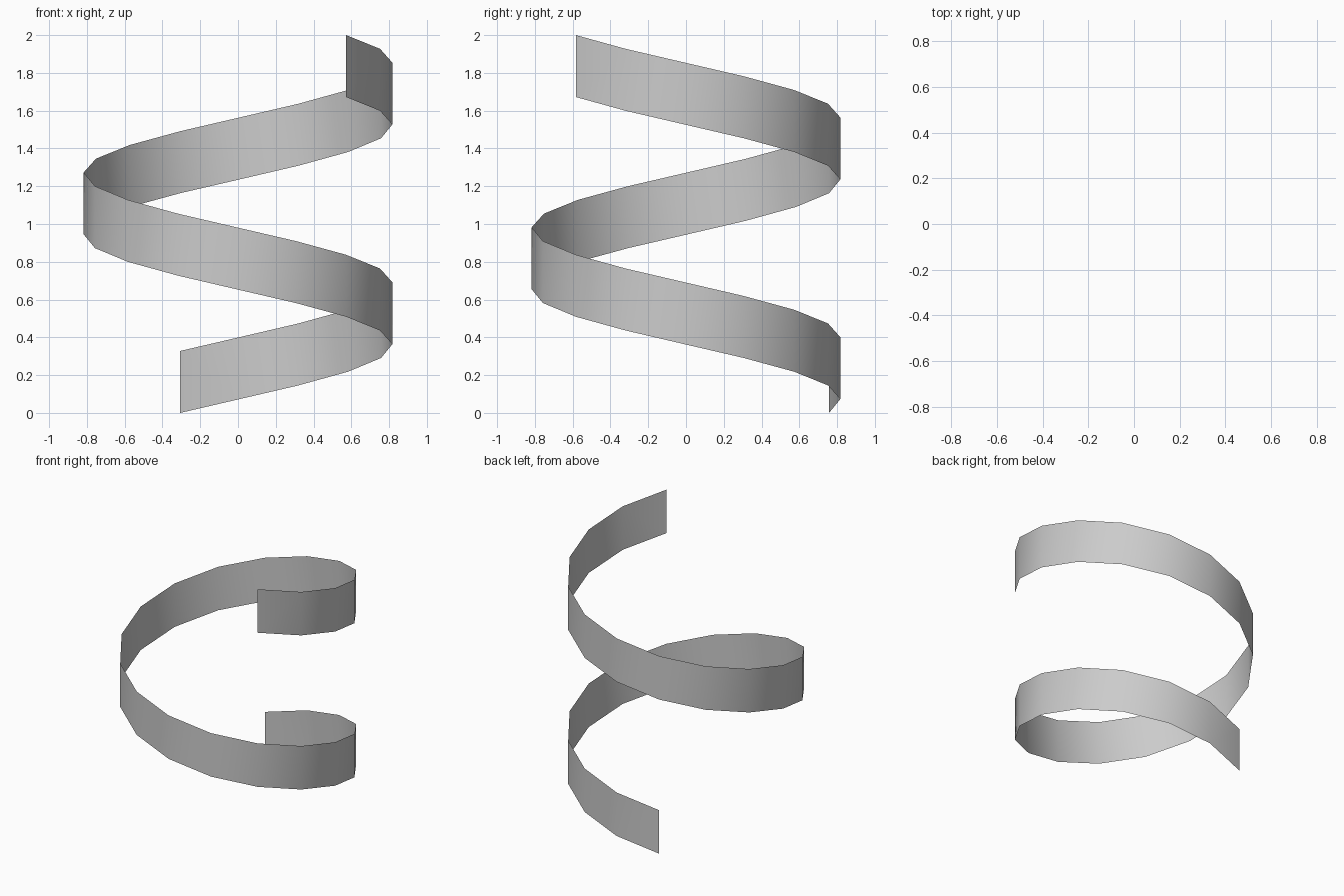
import bpy, bmesh
from math import radians, cos, sin

if "Cube" in bpy.data.objects:
    bpy.data.objects.remove(bpy.data.objects["Cube"])

RADIUS = 0.817
START = 112.0      # degrees, seen from above
STEP = -22.5       # 16 sides per turn, winding clockwise as it rises
SEGMENTS = 23
BAND = 0.328       # height of the ribbon
RISE = (2.0 - BAND) / SEGMENTS

# Helical ribbon: a vertical edge swept up around the z axis
bm = bmesh.new()
prev = None
for i in range(SEGMENTS + 1):
    a = radians(START + STEP * i)
    x, y, z = RADIUS * cos(a), RADIUS * sin(a), RISE * i
    edge = (bm.verts.new((x, y, z)), bm.verts.new((x, y, z + BAND)))
    if prev:
        face = bm.faces.new((edge[0], prev[0], prev[1], edge[1]))
        face.smooth = True
    prev = edge

mesh = bpy.data.meshes.new("spiral_ribbon")
bm.to_mesh(mesh)
bm.free()
ribbon = bpy.data.objects.new("spiral_ribbon", mesh)
bpy.context.collection.objects.link(ribbon)
